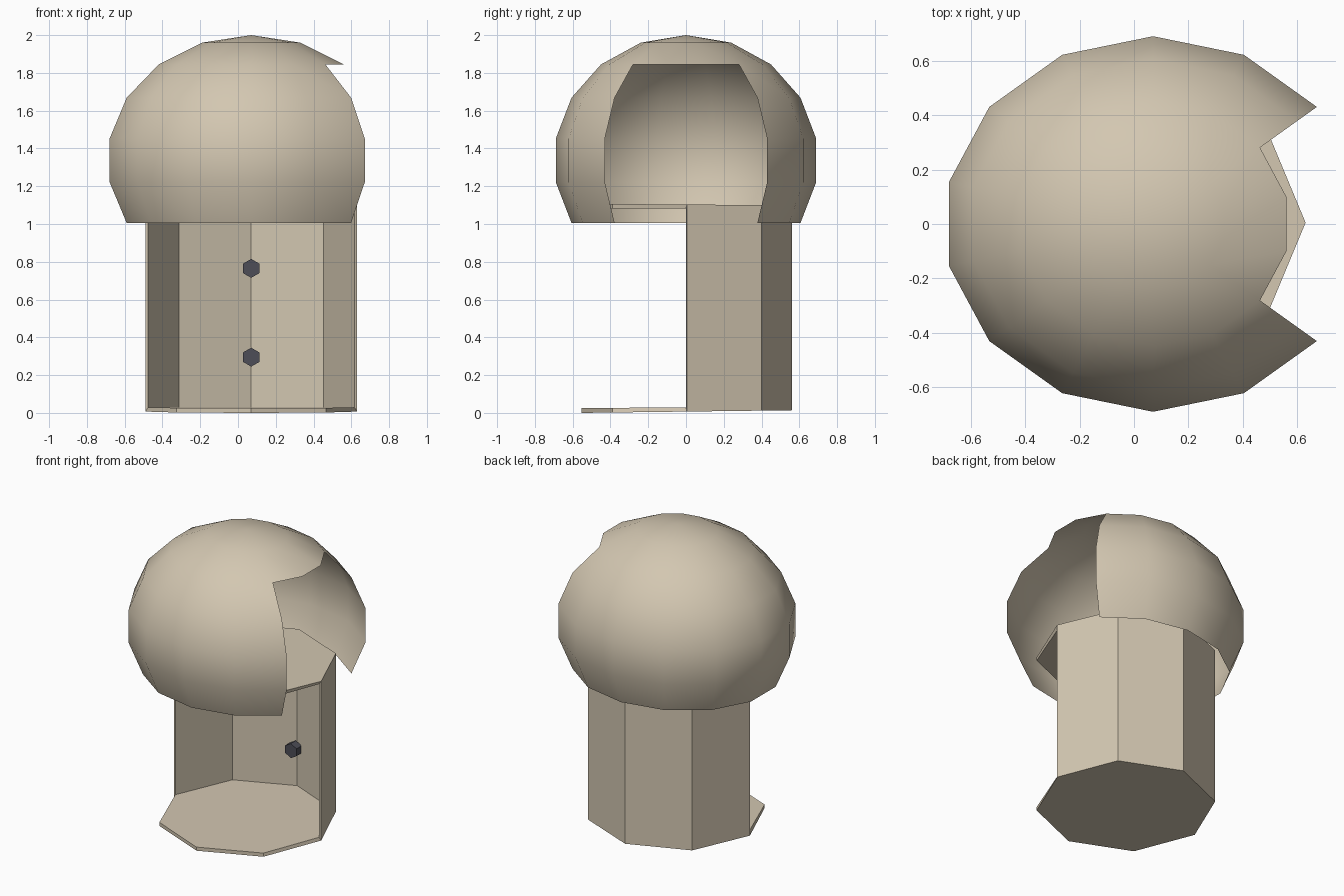
import bpy, bmesh
from math import sin, cos, pi, radians
from mathutils import Matrix

if "Cube" in bpy.data.objects:
    bpy.data.objects.remove(bpy.data.objects["Cube"])

CX = 0.07  # centre line of dome and body


def material(name, rgb):
    m = bpy.data.materials.new(name)
    m.diffuse_color = (*rgb, 1)
    m.use_nodes = True
    m.node_tree.nodes["Principled BSDF"].inputs["Base Color"].default_value = m.diffuse_color
    return m


def finish(bm, name, mat, smooth=False):
    for v in [v for v in bm.verts if not v.link_faces]:
        bm.verts.remove(v)
    for f in bm.faces:
        f.smooth = smooth
    me = bpy.data.meshes.new(name)
    bm.to_mesh(me)
    bm.free()
    ob = bpy.data.objects.new(name, me)
    bpy.context.collection.objects.link(ob)
    me.materials.append(mat)
    return ob


beige = material("beige", (0.65, 0.57, 0.44))
dark = material("dark_metal", (0.075, 0.075, 0.095))

# Dome: open 14-sided ellipsoid shell with a notch on the right
N = 14
RX, RY, RZ, CZ = 0.781, 0.70, 0.663, 1.337
bm = bmesh.new()
pole = bm.verts.new((CX, 0, CZ + RZ))
lats = [70, 50, 30, 10, -10, -30]
angles = [pi / 2 + 2 * pi * k / N for k in range(N)]
rings = [[bm.verts.new((CX + RX * cos(radians(l)) * cos(a),
                        RY * cos(radians(l)) * sin(a),
                        CZ + RZ * sin(radians(l)))) for a in angles] for l in lats]
for k in range(N):
    j = (k + 1) % N
    bm.faces.new((pole, rings[0][k], rings[0][j]))
    notch = cos(angles[k] + pi / N) > cos(radians(38))
    for r in range(len(lats) - 1):
        if notch and r >= 1:
            continue
        bm.faces.new((rings[r][k], rings[r + 1][k], rings[r + 1][j], rings[r][j]))
finish(bm, "dome", beige, smooth=True)

# Body: octagonal booth with floor and ceiling, front four walls left out
bm = bmesh.new()
bottom, top = [], []
for k in range(8):
    a = k * pi / 4
    x, y = CX + 0.56 * cos(a), 0.005 + 0.557 * sin(a)
    t = (y + 0.55) / 1.11
    bottom.append(bm.verts.new((x, y, 0.014 * t)))
    top.append(bm.verts.new((x, y, 1.107 - 0.008 * t)))
bm.faces.new(bottom[::-1])
bm.faces.new(top)
for k in range(4):
    bm.faces.new((bottom[k], bottom[k + 1], top[k + 1], top[k]))
body = finish(bm, "body", beige)
shell = body.modifiers.new("thickness", 'SOLIDIFY')
shell.thickness = 0.025
shell.offset = -1

# Two hexagonal bolts on the inside of the back wall
for i, z in enumerate((0.295, 0.765)):
    bm = bmesh.new()
    bmesh.ops.create_cone(bm, cap_ends=True, segments=6, radius1=0.05,
                          radius2=0.05, depth=0.055)
    # point of the hexagon faces up, axis runs along y
    pts = bm.verts[:]
    if not any(abs(v.co.x) < 1e-4 for v in pts):
        bmesh.ops.rotate(bm, verts=pts, matrix=Matrix.Rotation(pi / 6, 3, 'Z'))
    bmesh.ops.rotate(bm, verts=pts, matrix=Matrix.Rotation(pi / 2, 3, 'X'))
    bmesh.ops.translate(bm, verts=pts, vec=(CX, 0.502, z))
    finish(bm, f"bolt_{i + 1}", dark)
